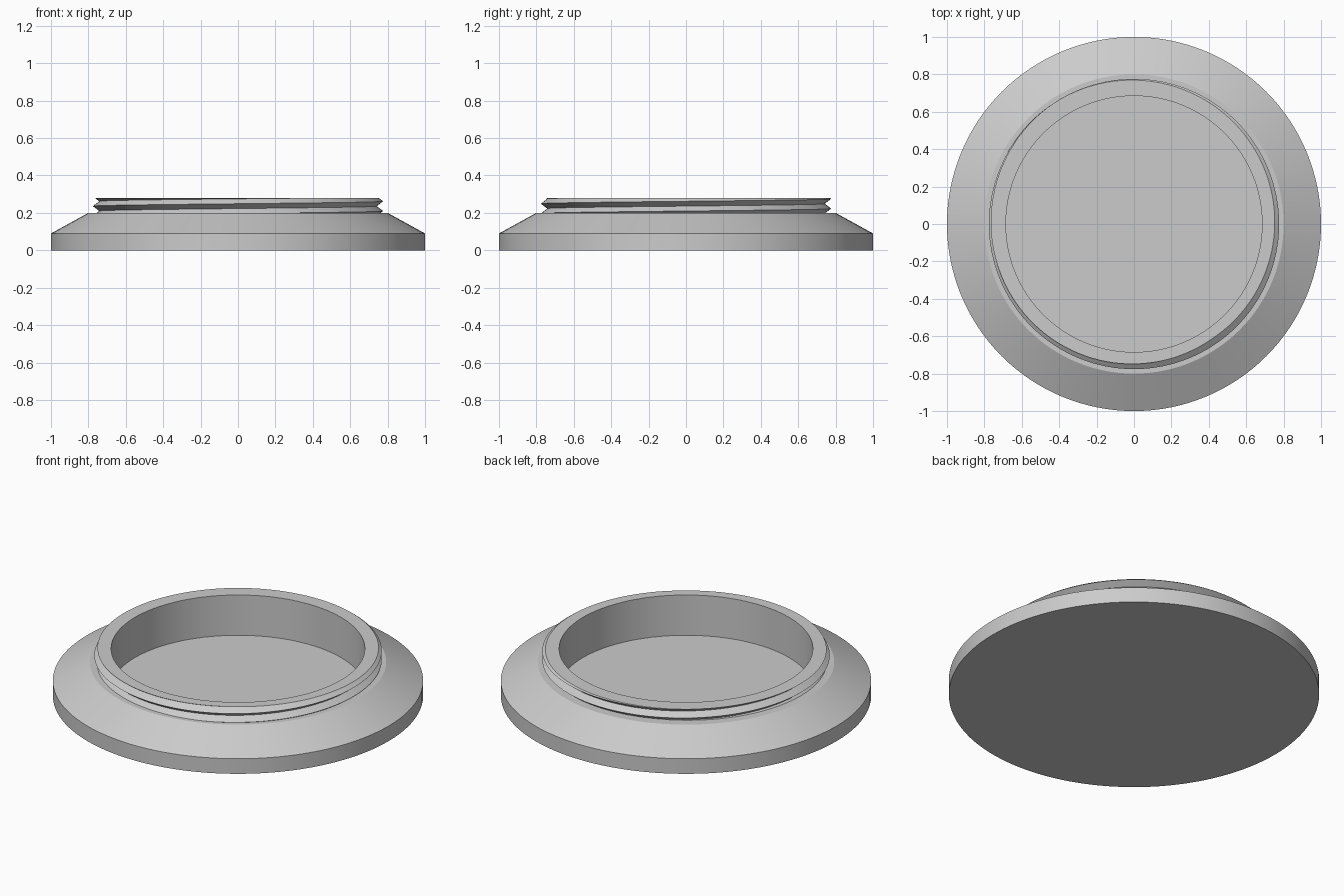
import bpy, bmesh, math

if "Cube" in bpy.data.objects:
    bpy.data.objects.remove(bpy.data.objects["Cube"])

SEGMENTS = 128
SHOULDER_Z, RIM_Z, FLOOR_Z = 0.2, 0.28, 0.04
BORE = 0.685
ROOT, CREST, PITCH, CREST_Z = 0.742, 0.776, 0.052, 0.262

grey = bpy.data.materials.new("plain grey")
grey.use_nodes = True
colour = (0.6, 0.6, 0.6, 1)
grey.diffuse_color = colour
grey.node_tree.nodes["Principled BSDF"].inputs["Base Color"].default_value = colour


def revolve(name, profile_at):
    """Sweep a profile, given as (radius, height) points per turn fraction, around z."""
    bm = bmesh.new()
    columns = []
    for i in range(SEGMENTS + 1):
        turn = i / SEGMENTS
        a = turn * math.tau
        columns.append([bm.verts.new((r * math.cos(a), r * math.sin(a), z))
                        for r, z in profile_at(turn)])
    for a, b in zip(columns, columns[1:]):
        for j in range(len(a) - 1):
            bm.faces.new((a[j], b[j], b[j + 1], a[j + 1]))
    # Merge the seam, the poles and the runs clipped off the thread
    bmesh.ops.remove_doubles(bm, verts=bm.verts, dist=0.0001)
    mesh = bpy.data.meshes.new(name)
    bm.to_mesh(mesh)
    bm.free()
    mesh.materials.append(grey)
    ob = bpy.data.objects.new(name, mesh)
    bpy.context.collection.objects.link(ob)
    bpy.ops.object.select_all(action="DESELECT")
    ob.select_set(True)
    bpy.context.view_layer.objects.active = ob
    bpy.ops.object.shade_smooth_by_angle(angle=math.radians(20))
    return ob


def base_profile(turn):
    return [(0, 0), (1, 0), (1, 0.09), (0.8, SHOULDER_Z), (ROOT, SHOULDER_Z)]


def thread_radius(turn, z):
    """Triangular thread: crest on the helix, root half a pitch away."""
    phase = ((z - CREST_Z) / PITCH - turn) % 1
    return ROOT + (CREST - ROOT) * abs(2 * phase - 1)


def neck_profile(turn):
    points = []
    # Rows follow the helix creases, clipped between shoulder and rim
    for k in range(-6, 2):
        z = CREST_Z + PITCH * (turn + k / 2)
        z = min(max(z, SHOULDER_Z), RIM_Z)
        points.append((thread_radius(turn, z), z))
    # Flat rim, straight bore and recessed floor
    return points + [(BORE, RIM_Z), (BORE, FLOOR_Z), (0, FLOOR_Z)]


revolve("flared_base", base_profile)
revolve("threaded_neck", neck_profile)
